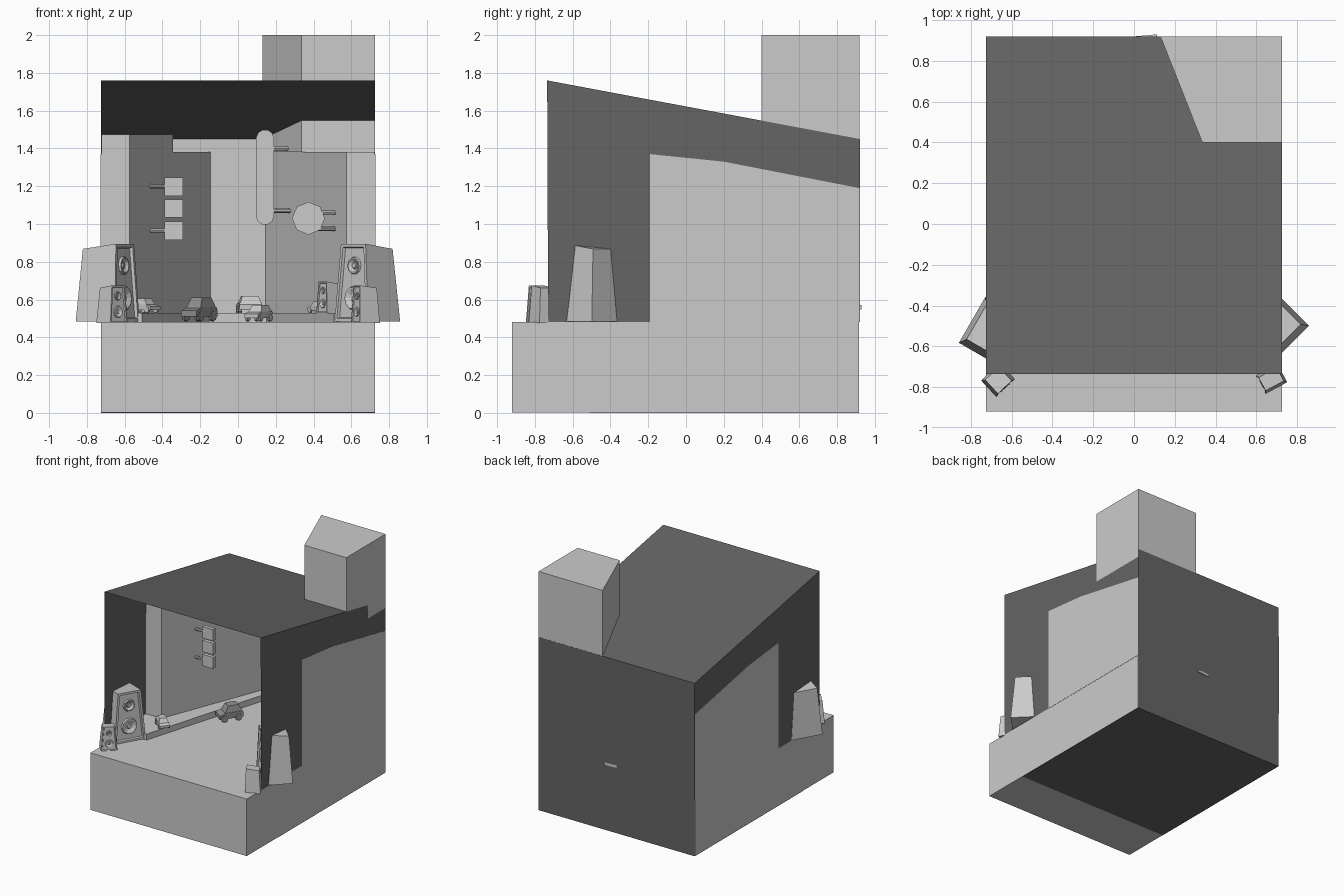
import bpy, bmesh, math
from mathutils import Matrix, Vector

if "Cube" in bpy.data.objects:
    bpy.data.objects.remove(bpy.data.objects["Cube"])


def paint(name, g):
    m = bpy.data.materials.new(name)
    m.diffuse_color = (g, g, g, 1)
    m.use_nodes = True
    m.node_tree.nodes["Principled BSDF"].inputs["Base Color"].default_value = m.diffuse_color
    return m


GREY, DARK, MID = paint("grey", 0.56), paint("dark", 0.13), paint("mid_grey", 0.28)


def finish(bm, name, mat=None, recalc=True, color=GREY):
    if recalc:
        bmesh.ops.recalc_face_normals(bm, faces=bm.faces[:])
    if mat:
        bm.transform(mat)
    me = bpy.data.meshes.new(name)
    bm.to_mesh(me)
    bm.free()
    me.materials.append(color)
    ob = bpy.data.objects.new(name, me)
    bpy.context.collection.objects.link(ob)
    return ob


def add_prism(bm, pts, vec):
    """Extrude a closed 3D outline along vec."""
    face = bm.faces.new([bm.verts.new(p) for p in pts])
    ext = bmesh.ops.extrude_face_region(bm, geom=[face])
    bmesh.ops.translate(bm, verts=[v for v in ext['geom'] if isinstance(v, bmesh.types.BMVert)], vec=vec)


def slab(name, outline, z0, z1, color=GREY):
    bm = bmesh.new()
    add_prism(bm, [(x, y, z0) for x, y in outline], (0, 0, z1 - z0))
    return finish(bm, name, color=color)


def box(name, x0, x1, y0, y1, z0, z1, color=GREY):
    return slab(name, [(x0, y0), (x1, y0), (x1, y1), (x0, y1)], z0, z1, color)


def add_cyl(bm, c, r1, r2, depth, axis, n=8):
    rot = Vector((0, 0, 1)).rotation_difference(Vector(axis)).to_matrix().to_4x4()
    bmesh.ops.create_cone(bm, cap_ends=True, segments=n, radius1=r1, radius2=r2, depth=depth,
                          matrix=Matrix.Translation(c) @ rot)


def place(x, y, z, deg):
    return Matrix.Translation((x, y, z)) @ Matrix.Rotation(math.radians(deg), 4, 'Z')


W, E, BACK = 0.725, 0.722, 0.916
FLOOR, LEDGE = 0.48, 0.53

# base with a dark underside plate
box("base", -W, W, -0.92, BACK, 0.002, FLOOR)
box("under_plate", -W, W, -0.51, BACK, 0, 0.004, DARK)

# thin dark open-fronted shell, faces pointing into the room
bm = bmesh.new()
v = {}
for s in (-1, 1):
    for key, y, z in (("fb", -0.73, FLOOR), ("ft", -0.735, 1.76), ("bt", 0.92, 1.45), ("bm", 0.92, FLOOR),
                      ("bb", 0.92, 0)):
        v[key, s] = bm.verts.new((s * W, y, z))
for keys in ([("fb", -1), ("bm", -1), ("bt", -1), ("ft", -1)],
             [("fb", 1), ("ft", 1), ("bt", 1), ("bm", 1)],
             [("bb", -1), ("bb", 1), ("bm", 1), ("bt", 1), ("bt", -1), ("bm", -1)],
             [("ft", -1), ("bt", -1), ("bt", 1), ("ft", 1)]):
    f = bm.faces.new([v[k] for k in keys])
    f.normal_update()
    if f.normal.dot(Vector((0, 0.1, 1.0)) - f.calc_center_median()) < 0:
        f.normal_flip()
finish(bm, "shell", recalc=False, color=DARK)

# pale panels on the outside and on the back wall inside
for side, s in (("left", -1), ("right", 1)):
    bm = bmesh.new()
    add_prism(bm, [(s * 0.722, y, z) for y, z in ((-0.19, FLOOR), (-0.19, 1.37), (0.2, 1.33),
                                                  (0.919, 1.19), (0.919, FLOOR))], (s * 0.005, 0, 0))
    finish(bm, side + "_outer_panel")
box("back_wall", -0.4, 0.25, 0.912, BACK, FLOOR, 1.45)

# slanted wall blocks, with raised front or rear
wall = [(E, -0.19), (0.575, -0.19), (0.145, BACK), (E, BACK)]
front = [(E, -0.19), (0.575, -0.19), (0.345, 0.40), (E, 0.40)]
rear = [(W, 0.40), (0.335, 0.40), (0.13, 0.919), (W, 0.919)]
slab("right_wall", wall, FLOOR, 1.38)
slab("right_tower", rear, 1.38, 2.0)
slab("left_wall", [(-x, y) for x, y in wall], FLOOR, 1.38)
slab("left_wall_top", [(-x, y) for x, y in front], 1.38, 1.475)

# low ledge around the walls
half = [(0.15, 0.72), (0.507, -0.49), (E, -0.49), (E, BACK)]
slab("ledge", half + [(-x, y) for x, y in half[::-1]], FLOOR - 0.01, LEDGE)


def speaker(name, x, y, z, deg, w, d, h):
    """Tapered cabinet facing local +x, with recessed baffle and two drivers."""
    bm = bmesh.new()
    fx, t = d / 2, 0.74
    lo = [bm.verts.new(p) for p in ((-fx, -w/2, 0), (fx, -w/2, 0), (fx, w/2, 0), (-fx, w/2, 0))]
    k = fx - 0.06 * d
    hi = [bm.verts.new(p) for p in ((-fx * 0.8, -w/2*t, h * 0.935), (k, -w/2*t, h),
                                    (k, w/2*t, h), (-fx * 0.8, w/2*t, h * 0.935))]
    bm.faces.new(lo)
    bm.faces.new(hi)
    sides = [bm.faces.new((lo[i], lo[(i+1) % 4], hi[(i+1) % 4], hi[i])) for i in range(4)]
    bmesh.ops.recalc_face_normals(bm, faces=bm.faces[:])
    bmesh.ops.inset_region(bm, faces=[sides[1]], thickness=w * 0.09, depth=0)
    bmesh.ops.inset_region(bm, faces=[sides[1]], thickness=w * 0.03, depth=-w * 0.06)
    n = sides[1].normal.copy()
    # rims and cones
    for zf, r in ((0.3, 0.27), (0.72, 0.2)):
        c = Vector((fx - 0.06 * d * zf, 0, h * zf)) - n * w * 0.05
        ri = r * w
        add_cyl(bm, c, ri, ri * 0.88, w * 0.08, n, 10)
        cap = max((f for f in bm.faces if (f.calc_center_median() - c).length < w * 0.06
                   and len(f.verts) == 10), key=lambda f: f.calc_center_median().dot(n))
        bmesh.ops.inset_region(bm, faces=[cap], thickness=ri * 0.14)
        bmesh.ops.inset_region(bm, faces=[cap], thickness=ri * 0.4, depth=-w * 0.06)
        bmesh.ops.inset_region(bm, faces=[cap], thickness=ri * 0.1, depth=w * 0.03)
    finish(bm, name, place(x, y, z, deg), recalc=False)


speaker("large_speaker_left", -0.69, -0.53, 0.485, -30, 0.26, 0.24, 0.41)
speaker("large_speaker_right", 0.685, -0.495, 0.485, 225, 0.25, 0.24, 0.41)
speaker("small_speaker_left", -0.667, -0.765, 0.475, -47, 0.125, 0.11, 0.2)
speaker("small_speaker_right", 0.675, -0.76, 0.475, 208, 0.1, 0.12, 0.2)
speaker("ledge_speaker", 0.48, -0.32, LEDGE, 215, 0.1, 0.09, 0.165)


def car(name, x, y, z, deg, L, w, h, color=GREY):
    """Low-poly toy car: body, narrowed cabin and four wheels."""
    bm = bmesh.new()
    body = [(-0.5, 0.2), (0.5, 0.2), (0.5, 0.45), (0.25, 0.58), (-0.46, 0.6), (-0.5, 0.5)]
    add_prism(bm, [(px * L, -w/2, pz * h) for px, pz in body], (0, w, 0))
    cabin = bmesh.ops.create_cube(bm, size=1)['verts']
    for q in cabin:
        top = q.co.z > 0
        q.co = ((q.co.x * (0.45 if top else 0.75) - 0.1) * L,
                q.co.y * (0.7 if top else 0.94) * w, (1.0 if top else 0.56) * h)
    for sx in (-0.3, 0.3):
        for sy in (-1, 1):
            add_cyl(bm, (sx * L, sy * w * 0.46, h * 0.22), h * 0.22, h * 0.22, w * 0.16, (0, 1, 0))
    finish(bm, name, place(x, y, z, deg), color=color)


car("toy_car_left", -0.205, 0.18, FLOOR + 0.005, 235, 0.19, 0.1, 0.125, MID)
car("toy_car_back", 0.06, 0.83, LEDGE, 95, 0.19, 0.12, 0.09)
car("toy_car_middle", 0.11, 0.58, FLOOR + 0.005, 240, 0.16, 0.085, 0.085)
car("toy_car_ledge", -0.49, -0.3, LEDGE, -40, 0.14, 0.08, 0.075)
car("toy_car_right", 0.43, -0.1, LEDGE, 120, 0.13, 0.07, 0.06)


def rod(name, x0, x1, y, z):
    bm = bmesh.new()
    add_cyl(bm, ((x0 + x1) / 2, y, z), 0.011, 0.011, x1 - x0, (1, 0, 0))
    finish(bm, name)


# three square plaques on the left wall
for i, z in enumerate((0.965, 1.083, 1.198)):
    box(f"square_plaque_{i}", -0.388, -0.29, 0.085, 0.115, z - 0.049, z + 0.047)
for i, z in enumerate((0.965, 1.2)):
    rod(f"plaque_rod_{i}", -0.48, -0.38, 0.1, z)

# octagonal disc on the right wall
bm = bmesh.new()
add_cyl(bm, (0.373, -0.03, 1.03), 0.087, 0.087, 0.03, (0, 1, 0))
finish(bm, "octagon_disc")
for i, z in enumerate((0.975, 1.06)):
    rod(f"disc_rod_{i}", 0.42, 0.52, -0.03, z)

# tall pill-shaped panel with rounded ends
bm = bmesh.new()
pts = [(0.143 + 0.047 * math.cos(a), 0.565, zc + 0.045 * math.sin(a))
       for zc, start in ((1.455, 0), (1.04, 180)) for a in (math.radians(start + k * 36) for k in range(6))]
add_prism(bm, pts, (0, 0.03, 0))
finish(bm, "pill_panel")
for i, z in enumerate((1.07, 1.4)):
    rod(f"pill_rod_{i}", 0.17, 0.28, 0.58, z)
